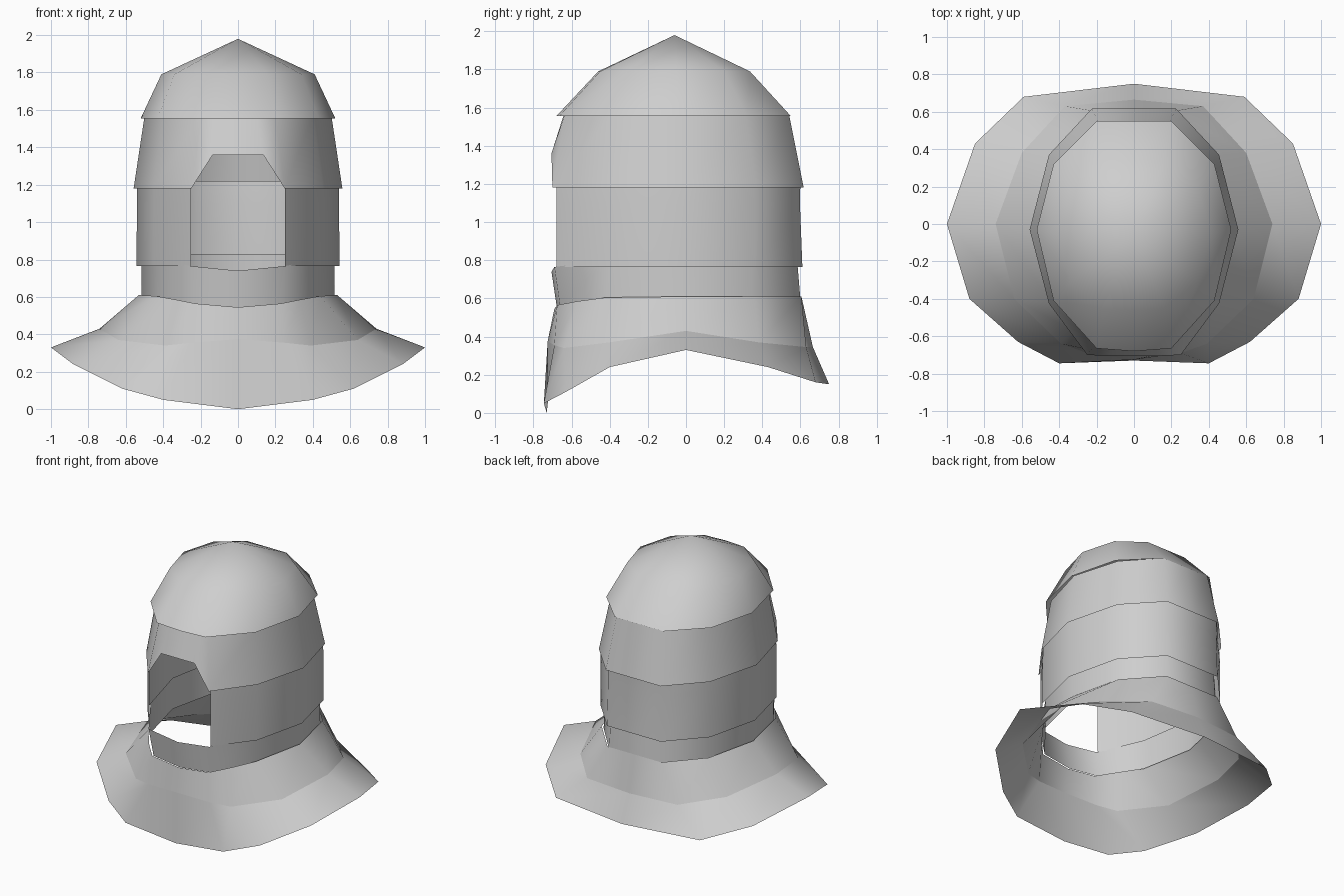
import bpy, bmesh

if "Cube" in bpy.data.objects:
    bpy.data.objects.remove(bpy.data.objects["Cube"])

grey = bpy.data.materials.new("light_grey")
grey.diffuse_color = (0.62, 0.62, 0.62, 1)
grey.use_nodes = True
grey.node_tree.nodes["Principled BSDF"].inputs["Base Color"].default_value = grey.diffuse_color


def ring(half, z, closed=True):
    """Mirror half an outline (front to back); z is one height or one per point."""
    zs = z if isinstance(z, (list, tuple)) else [z] * len(half)
    pts = [(x, y, h) for (x, y), h in zip(half, zs)]
    last = pts[1:-1] if closed else pts[:-1]
    return pts + [(-x, y, h) for x, y, h in reversed(last)]


def shell(name, rings, closed=True, apex=None):
    """Skin stacked rings, listed from the bottom up, into an open shell."""
    bm = bmesh.new()
    loops = [[bm.verts.new(p) for p in r] for r in rings]
    n = len(loops[0])
    steps = range(n if closed else n - 1)
    for low, high in zip(loops, loops[1:]):
        for i in steps:
            j = (i + 1) % n
            bm.faces.new((low[i], low[j], high[j], high[i]))
    if apex:
        tip = bm.verts.new(apex)
        for i in steps:
            bm.faces.new((loops[-1][i], loops[-1][(i + 1) % n], tip))
    for f in bm.faces:
        f.smooth = True
    mesh = bpy.data.meshes.new(name)
    bm.to_mesh(mesh)
    bm.free()
    mesh.materials.append(grey)
    bpy.context.collection.objects.link(bpy.data.objects.new(name, mesh))


# Flared shoulder cape
cape_low = [(0, -.73), (.4, -.745), (.62, -.63), (.88, -.4), (1, 0), (.85, .43), (.59, .68), (0, .75)]
cape_top = [(0, -.725), (.25, -.69), (.39, -.64), (.64, -.4), (.74, 0), (.6, .38), (.37, .63), (0, .665)]
cape_z = [.375, .355, .34, .37, .43, .37, .345, .345]
shell("shoulder_cape", [ring(cape_low, [0, .05, .11, .24, .33, .24, .16, .15]),
                        ring(cape_top, cape_z)])

# Collar skirt between the cape and the neck
collar_top = [(0, -.69), (.23, -.675), (.33, -.57), (.44, -.42), (.53, -.03), (.44, .36), (.22, .605), (0, .605)]
shell("collar", [ring(cape_top, cape_z),
                 ring(collar_top, [.545, .565, .585, .605, .61, .61, .61, .61])])

# Neck band, lower at the front under the face opening
neck_low = [(0, -.675), (.23, -.66), (.43, -.41), (.515, -.03), (.43, .35), (.21, .6), (0, .6)]
neck_top = [(0, -.705), (.25, -.69), (.43, -.41), (.515, -.03), (.43, .34), (.21, .58), (0, .58)]
shell("neck_band", [ring(neck_low, [.54, .56, .58, .59, .59, .59, .59]),
                    ring(neck_top, [.74, .765, .8, .82, .83, .83, .83])])

# Cheek band, open at the face
cheek = [(.25, -.68), (.45, -.42), (.543, -.03), (.45, .36), (.22, .61), (0, .61)]
cheek_mid = [(.25, -.68), (.45, -.42), (.54, -.03), (.45, .36), (.22, .597), (0, .597)]
cheek_top = [(.25, -.68), (.445, -.415), (.538, -.03), (.445, .355), (.22, .6), (0, .6)]
shell("cheek_band", [ring(cheek, .765, False), ring(cheek_mid, 1.1, False),
                     ring(cheek_top, 1.22, False)], closed=False)

# Brow band, arched over the face opening
brow_low = [(0, -.705), (.135, -.705), (.25, -.7), (.455, -.425), (.558, -.03), (.455, .37), (.225, .617), (0, .617)]
brow_top = [(0, -.64), (.1, -.64), (.2, -.635), (.40, -.39), (.5, -.03), (.40, .31), (.19, .54), (0, .54)]
shell("brow_band", [ring(brow_low, [1.36, 1.36, 1.18, 1.18, 1.18, 1.18, 1.18, 1.18]),
                    ring(brow_top, 1.565)])

# Pointed crown
crown_low = [(0, -.68), (.2, -.665), (.43, -.41), (.52, -.03), (.43, .32), (.2, .55), (0, .55)]
crown_mid = [(0, -.46), (.16, -.45), (.34, -.31), (.41, -.05), (.34, .2), (.16, .335), (0, .335)]
shell("crown", [ring(crown_low, 1.555), ring(crown_mid, 1.79)], apex=(0, -.06, 1.98))
